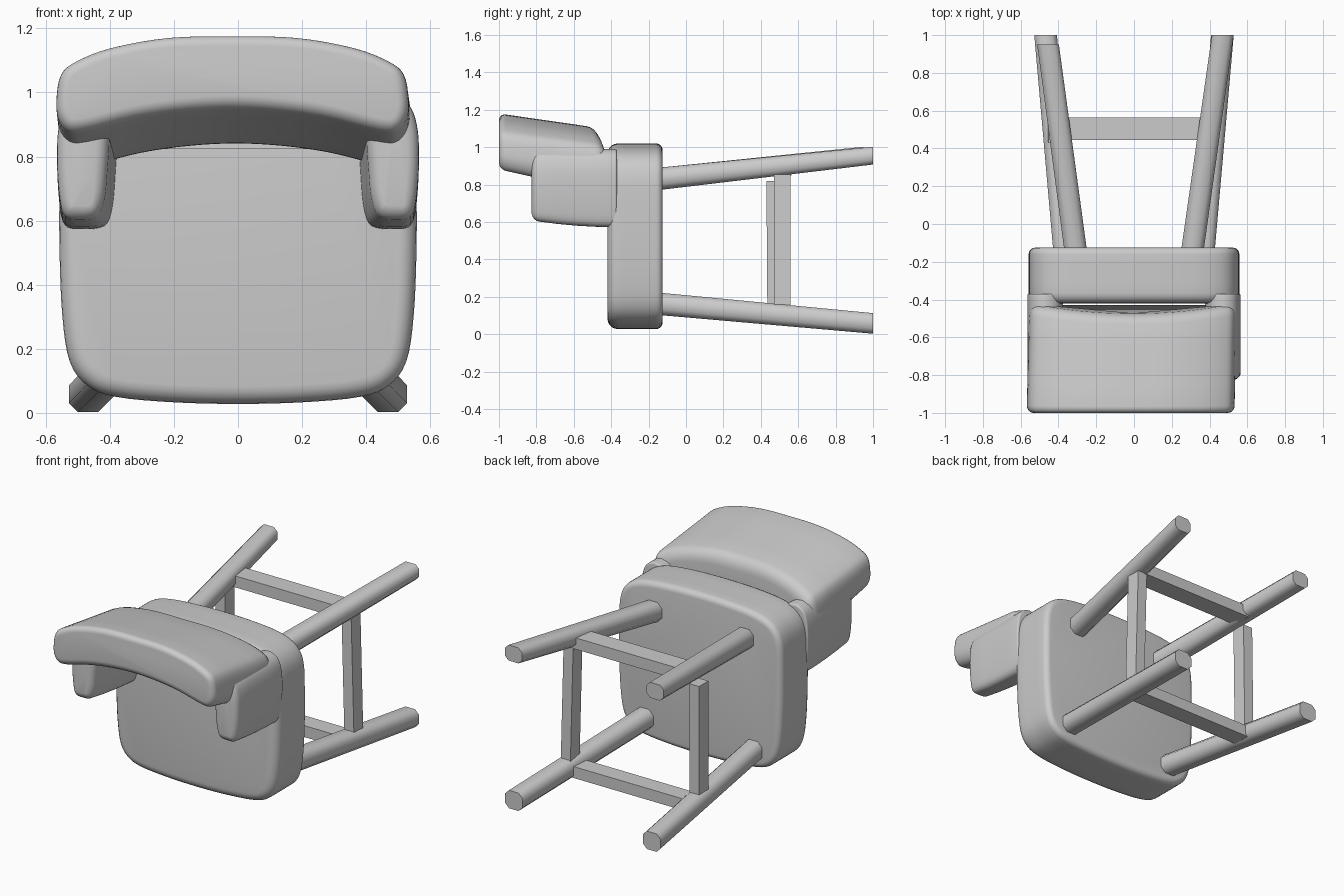
import bpy, bmesh, math
from mathutils import Vector

if "Cube" in bpy.data.objects:
    bpy.data.objects.remove(bpy.data.objects["Cube"])


def smooth_loop(pts, n=4):
    """Closed Catmull-Rom curve through the points."""
    out = []
    P = [Vector(p) for p in pts]
    for i in range(len(P)):
        a, b, c, d = P[i - 1], P[i], P[(i + 1) % len(P)], P[(i + 2) % len(P)]
        for k in range(n):
            t = k / n
            out.append(0.5 * (2 * b + (c - a) * t + (2 * a - 5 * b + 4 * c - d) * t * t
                              + (3 * b - a - 3 * c + d) * t ** 3))
    return out


def mirrored(half):
    """Full outline from its right half (first and last points on x = 0)."""
    return half + [(-x, z) for x, z in half[-2:0:-1]]


def build(name, rings, angle=40):
    bm = bmesh.new()
    vs = [[bm.verts.new(p) for p in r] for r in rings]
    for a, b in zip(vs, vs[1:]):
        for i in range(len(a)):
            j = (i + 1) % len(a)
            bm.faces.new((a[i], a[j], b[j], b[i]))
    bm.faces.new(vs[0])
    bm.faces.new(vs[-1])
    bmesh.ops.recalc_face_normals(bm, faces=bm.faces)
    me = bpy.data.meshes.new(name)
    bm.to_mesh(me)
    bm.free()
    ob = bpy.data.objects.new(name, me)
    bpy.context.collection.objects.link(ob)
    bpy.ops.object.select_all(action='DESELECT')
    ob.select_set(True)
    bpy.context.view_layer.objects.active = ob
    bpy.ops.object.shade_smooth_by_angle(angle=math.radians(angle))
    return ob


def cushion(name, outline, y0, y1, r0, r1, warp):
    """Outline (x, z) extruded along y with rounded rims, then warped."""
    pts = smooth_loop(outline)
    n = len(pts)
    area = sum(pts[i - 1].x * pts[i].y - pts[i].x * pts[i - 1].y for i in range(n))
    s = 1 if area > 0 else -1
    inward = []
    for i in range(n):
        d = (pts[(i + 1) % n] - pts[i - 1]).normalized()
        inward.append(Vector((-d.y, d.x)) * s)
    steps = [math.pi / 2 * k / 5 for k in range(6)]
    prof = [(y0 + r0 * (1 - math.sin(a)), r0 * (1 - math.cos(a))) for a in reversed(steps)]
    prof += [(y0 + r0 + (y1 - r1 - y0 - r0) * t, 0) for t in (.25, .5, .75)]
    prof += [(y1 - r1 * (1 - math.sin(a)), r1 * (1 - math.cos(a))) for a in steps]
    rings = [[warp(p.x + w.x * i, y, p.y + w.y * i) for p, w in zip(pts, inward)]
             for y, i in prof]
    return build(name, rings)


def bar(name, a, b, axis, size_a, size_b, chamfer=0.0):
    """Straight bar from a to b with its ends square to the given axis."""
    rings = []
    for c, (u, v) in ((a, size_a), (b, size_b)):
        u, v = u / 2, v / 2
        k = chamfer * min(u, v)
        if k:
            sec = [(u, -v + k), (u, v - k), (u - k, v), (-u + k, v),
                   (-u, v - k), (-u, -v + k), (-u + k, -v), (u - k, -v)]
        else:
            sec = [(u, -v), (u, v), (-u, v), (-u, -v)]
        ring = []
        for p, q in sec:
            o = {'x': (0, p, q), 'y': (p, 0, q), 'z': (p, q, 0)}[axis]
            ring.append(Vector(c) + Vector(o))
        rings.append(ring)
    return build(name, rings, 55)


# Seat: thick rounded slab
seat_half = [(0, .028), (.2, .033), (.38, .05), (.47, .085), (.525, .16), (.548, .3),
             (.557, .5), (.557, .7), (.55, .84), (.52, .92), (.46, .97), (.36, 1.0),
             (.2, 1.015), (0, 1.02)]
cushion("seat", mirrored(seat_half), -.42, -.125, .055, .035, lambda x, y, z: (x, y, z))


# Backrest: curved pad leaning outward, with a gap above the seat
def lean(x, y, z):
    t = (y + 1) / .52
    mid = 1.07 - .33 * x * x
    drop = .10 - .025 * max(-1, min(1, (z - mid) / .1))
    return (x - .018 + .012 * t, y + .055 * t * (x / .55) ** 2, z - drop * t)


back_half = [(0, 1.18), (.2, 1.175), (.38, 1.143), (.49, 1.1), (.535, 1.06), (.549, .99),
             (.545, .93), (.515, .888), (.46, .885), (.3, .925), (.15, .947), (0, .955)]
cushion("backrest", mirrored(back_half), -1, -.472, .035, .06, lean)

# Armrests: short blocks joining seat and backrest
arm_outline = [(.375, .88), (.38, .75), (.39, .64), (.415, .583), (.485, .573), (.54, .585),
               (.558, .66), (.565, .8), (.558, .9), (.53, .965), (.47, .99), (.40, .96)]
for side, s in (("left", -1), ("right", 1)):
    def arm_warp(x, y, z, s=s):
        t = (-.38 - y) / .44
        return (s * (x + .03 * t * max(0, min(1, (.53 - x) / .12))), y,
                z + .035 * t * t * max(0, min(1, (.8 - z) / .2)))
    cushion(side + "_arm", arm_outline, -.825, -.37, .04, .01, arm_warp)

# Legs: splayed, slightly tapered, chamfered
for side, s in (("left", -1), ("right", 1)):
    end = .95 if s < 0 else 1.0
    bar(side + "_rear_leg", (s * .305, -.17, .828), (s * (.47 if s > 0 else .455), end, .955),
        'y', (.12, .12), (.115, .095), .5)
    bar(side + "_front_leg", (s * .365, -.17, .165), (s * .468, 1, .058),
        'y', (.12, .12), (.12, .11), .5)

# Stretchers: two across, two along the sides (the left one stops short)
bar("rear_stretcher", (-.39, .505, .885), (.39, .505, .885), 'x', (.12, .07), (.12, .07))
bar("front_stretcher", (-.41, .505, .09), (.41, .505, .09), 'x', (.11, .07), (.11, .07))
bar("right_stretcher", (.425, .515, .12), (.405, .515, .88), 'z', (.065, .09), (.065, .09))
bar("left_stretcher", (-.425, .48, .12), (-.42, .475, .82), 'z', (.065, .09), (.065, .09))
